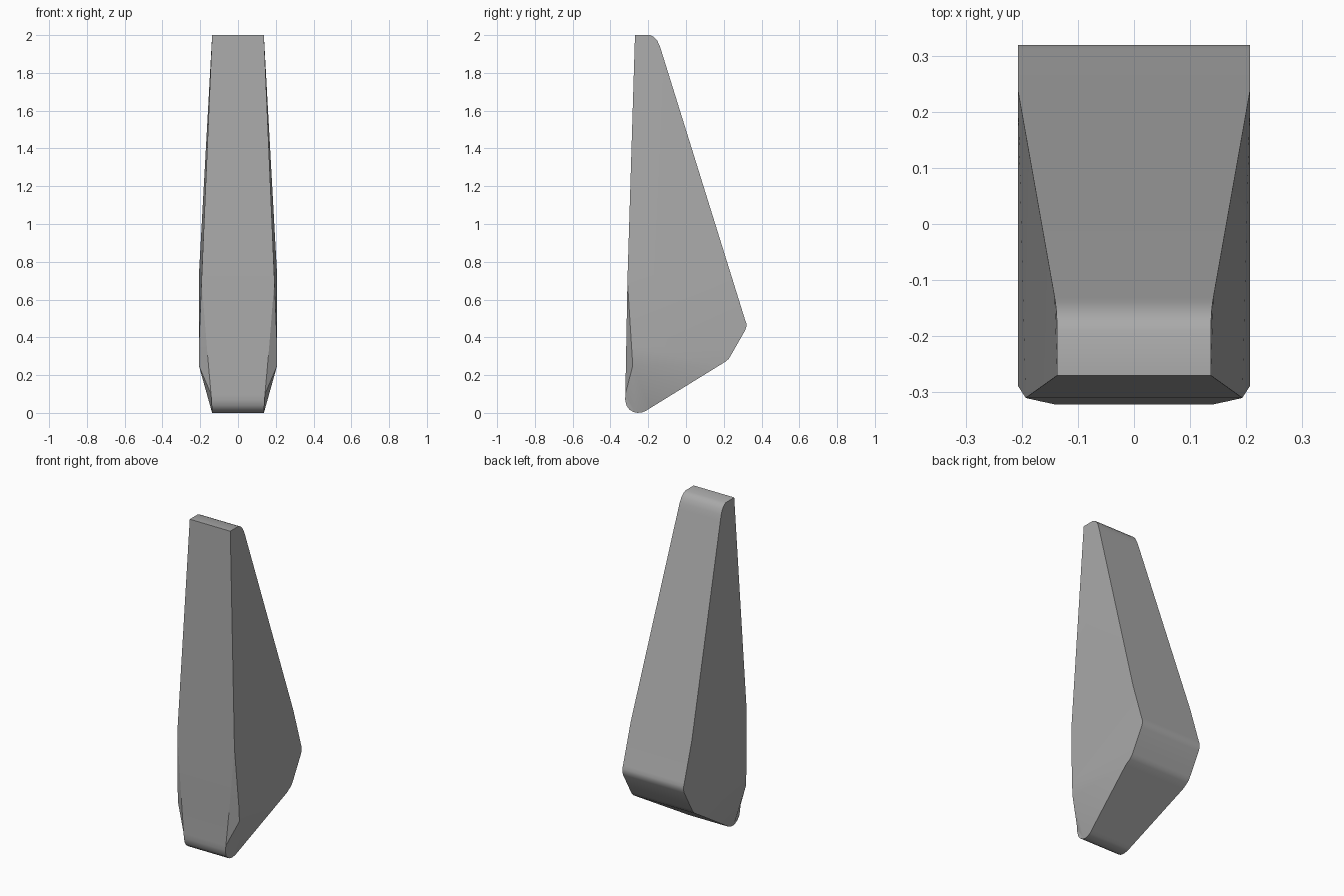
import bpy, bmesh, math
from mathutils import Vector

cube = bpy.data.objects.get("Cube")
if cube:
    bpy.data.objects.remove(cube, do_unlink=True)


def interpolate(table, z):
    """Piecewise linear half width at height z."""
    for (z0, w0), (z1, w1) in zip(table, table[1:]):
        if z <= z1:
            return w0 + (w1 - w0) * max(z - z0, 0) / (z1 - z0)
    return table[-1][1]


# Side outline (y, z) with rounded tip, heel and toe
outline = [
    (-.27, 2), (-.19, 2), (-.17, 1.99), (-.153, 1.972), (-.14, 1.945), (-.13, 1.915),
    (.312, .495), (.319, .475), (.319, .455), (.312, .435),
    (.235, .3), (.226, .286), (.212, .273),
    (-.19, .025), (-.21, .012), (-.232, .003), (-.257, 0), (-.28, .005),
    (-.3, .018), (-.315, .038), (-.322, .07), (-.321, .1), (-.31, .7),
]
# Half widths (z, x) of the body and of its narrower front face
body_width = [(0, .137), (.25, .207), (.73, .207), (2, .137)]
front_width = [(0, .137), (.08, .141), (.35, .165), (.7, .193), (2, .137)]

# Extrude the outline sideways
bm = bmesh.new()
face = bm.faces.new([bm.verts.new((-1, y, z)) for y, z in outline])
grown = bmesh.ops.extrude_face_region(bm, geom=[face])["geom"]
bmesh.ops.translate(bm, vec=(2, 0, 0), verts=[v for v in grown if isinstance(v, bmesh.types.BMVert)])


def cut(point, normal):
    bmesh.ops.bisect_plane(bm, geom=bm.verts[:] + bm.edges[:] + bm.faces[:],
                           plane_co=point, plane_no=normal, dist=1e-5)


# Slanted cut for the lower front bevels, then level cuts where the width changes
bevel_normal = Vector((0, 1, .0625)).normalized()
bevel_point = Vector((0, -.31, .7))
cut(bevel_point, bevel_normal)
for height in (.25, .35, .73):
    cut((0, 0, height), (0, 0, 1))

# Taper the body
for v in bm.verts:
    in_front = (v.co - bevel_point).dot(bevel_normal) < -1e-4
    at_front_edge = v.co.z > .69 and v.co.y < -.3
    table = front_width if in_front or at_front_edge else body_width
    v.co.x = math.copysign(interpolate(table, v.co.z), v.co.x)

bmesh.ops.triangulate(bm, faces=[f for f in bm.faces if len(f.verts) > 4])
bmesh.ops.recalc_face_normals(bm, faces=bm.faces)
mesh = bpy.data.meshes.new("tapered_body")
bm.to_mesh(mesh)
bm.free()

body = bpy.data.objects.new("tapered_body", mesh)
bpy.context.collection.objects.link(body)

# Plain grey
grey = bpy.data.materials.new("grey")
grey.use_nodes = True
colour = (.4, .4, .4, 1)
grey.diffuse_color = colour
grey.node_tree.nodes["Principled BSDF"].inputs["Base Color"].default_value = colour
mesh.materials.append(grey)

bpy.ops.object.select_all(action="DESELECT")
body.select_set(True)
bpy.context.view_layer.objects.active = body
bpy.ops.object.shade_smooth_by_angle(angle=math.radians(30))
